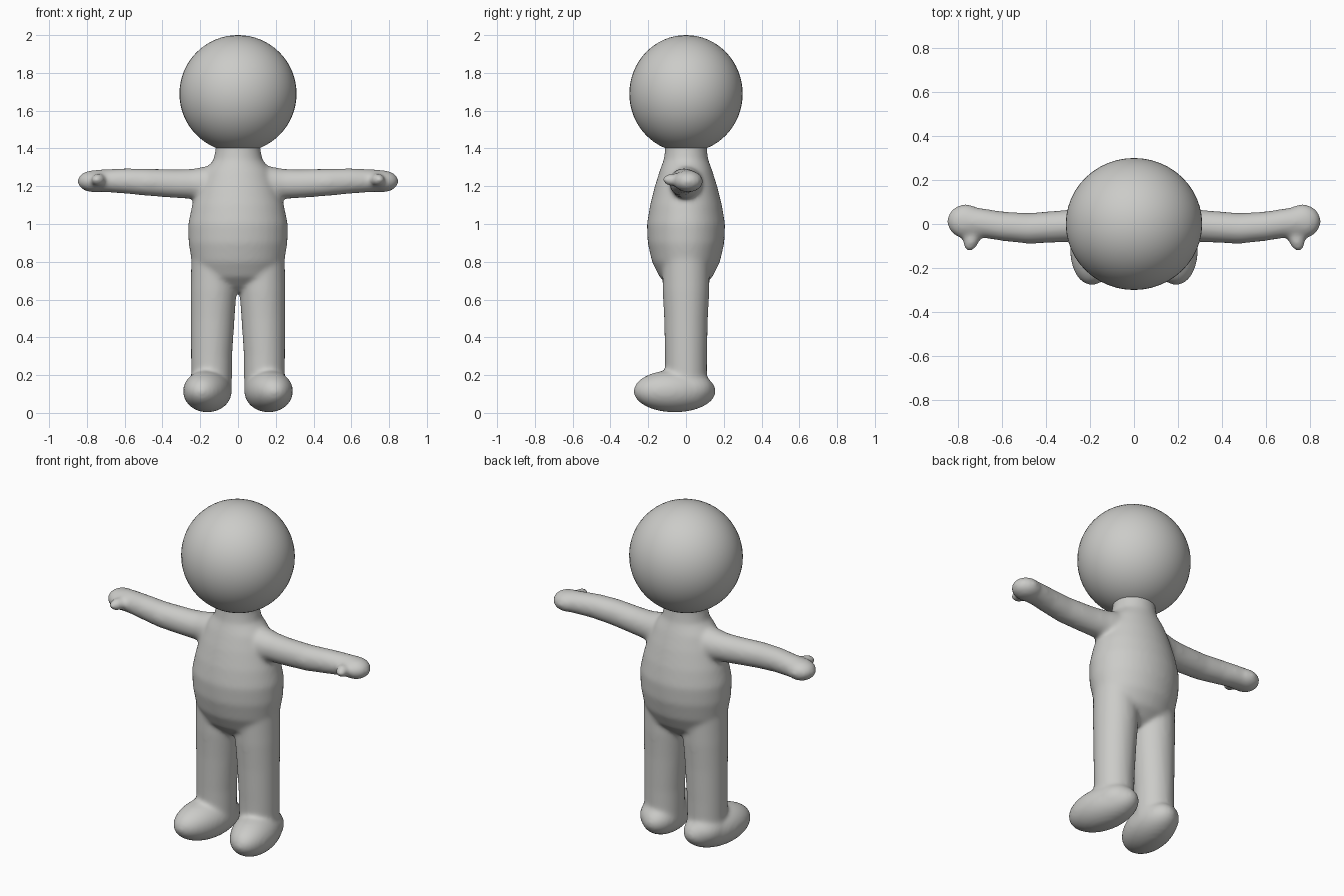
import bpy, bmesh, math
from mathutils import Matrix, Vector

old = bpy.data.objects.get("Cube")
if old:
    bpy.data.objects.remove(old, do_unlink=True)

clay = bpy.data.materials.new("light_grey")
clay.use_nodes = True
colour = (0.6, 0.6, 0.58, 1)
clay.diffuse_color = colour
clay.node_tree.nodes["Principled BSDF"].inputs["Base Color"].default_value = colour


def loft(bm, rings, place, sides=40):
    """Closed tube through elliptical rings; place() maps ring data to a point."""
    loops = []
    for along, a, b, ra, rb in rings:
        angles = [math.tau * i / sides for i in range(sides)]
        loops.append([bm.verts.new(place(along, a + ra * math.cos(t), b + rb * math.sin(t)))
                      for t in angles])
    for low, high in zip(loops, loops[1:]):
        for i in range(sides):
            j = (i + 1) % sides
            bm.faces.new((low[i], low[j], high[j], high[i]))
    bm.faces.new(loops[0][::-1])
    bm.faces.new(loops[-1])


def ellipsoid(bm, centre, radii, turn=0.0):
    matrix = (Matrix.Translation(centre) @ Matrix.Rotation(turn, 4, 'Z')
              @ Matrix.Diagonal(Vector(radii).to_4d()))
    bmesh.ops.create_uvsphere(bm, u_segments=48, v_segments=32, radius=1, matrix=matrix)


def finish(bm, name):
    bmesh.ops.recalc_face_normals(bm, faces=bm.faces)
    mesh = bpy.data.meshes.new(name)
    bm.to_mesh(mesh)
    bm.free()
    mesh.materials.append(clay)
    mesh.shade_smooth()
    obj = bpy.data.objects.new(name, mesh)
    bpy.context.collection.objects.link(obj)
    return obj


# Head
bm = bmesh.new()
ellipsoid(bm, (0, 0, 1.69), (0.31, 0.3, 0.31))
finish(bm, "head")

# Torso and neck: z, centre x, centre y, half width, half depth
bm = bmesh.new()
torso = [(0.64, 0, 0, 0.1, 0.05), (0.67, 0, 0, 0.165, 0.09), (0.72, 0, 0, 0.215, 0.14),
         (0.8, 0, 0, 0.245, 0.18), (0.9, 0, 0, 0.262, 0.203), (1.0, 0, 0, 0.264, 0.207),
         (1.1, 0, 0, 0.243, 0.19), (1.2, 0, 0, 0.21, 0.165), (1.28, 0, 0, 0.178, 0.14),
         (1.34, 0, 0, 0.13, 0.118), (1.4, 0, 0, 0.118, 0.11), (1.5, 0, 0, 0.118, 0.11)]
loft(bm, torso, lambda z, x, y: (x, y, z))

# Leg: z, centre x, centre y, half width, half depth
leg = [(0.1, 0.14, 0, 0.107, 0.11), (0.3, 0.14, 0, 0.109, 0.111),
       (0.5, 0.134, 0, 0.116, 0.116), (0.65, 0.129, 0, 0.122, 0.124),
       (0.85, 0.129, 0, 0.118, 0.125)]

# Arm: x, centre y, centre z, half depth, half height
arm = [(0.05, 0, 1.21, 0.1, 0.1), (0.17, 0, 1.21, 0.09, 0.095),
       (0.24, -0.003, 1.212, 0.077, 0.08), (0.32, -0.01, 1.213, 0.073, 0.076),
       (0.48, -0.02, 1.221, 0.07, 0.072), (0.6, -0.01, 1.228, 0.067, 0.067),
       (0.68, 0.003, 1.229, 0.067, 0.062), (0.76, 0.012, 1.228, 0.07, 0.058)]

for side in (1, -1):
    loft(bm, leg, lambda z, x, y: (side * x, y, z))
    loft(bm, arm, lambda x, y, z: (side * x, y, z))
    # Foot with splayed toe and rounded heel
    ellipsoid(bm, (side * 0.162, -0.06, 0.115), (0.124, 0.221, 0.112), side * 0.2)
    ellipsoid(bm, (side * 0.15, 0.0, 0.125), (0.115, 0.145, 0.1))
    # Mitten hand and thumb
    ellipsoid(bm, (side * 0.765, 0.012, 1.226), (0.085, 0.078, 0.058))
    ellipsoid(bm, (side * 0.738, -0.07, 1.234), (0.036, 0.056, 0.034), side * 0.35)

# Fuse the limbs into one soft skin
body = finish(bm, "body")
fuse = body.modifiers.new("fuse", 'REMESH')
fuse.mode = 'VOXEL'
fuse.voxel_size = 0.011
fuse.use_smooth_shade = True
soften = body.modifiers.new("soften", 'SMOOTH')
soften.factor = 0.5
soften.iterations = 14
